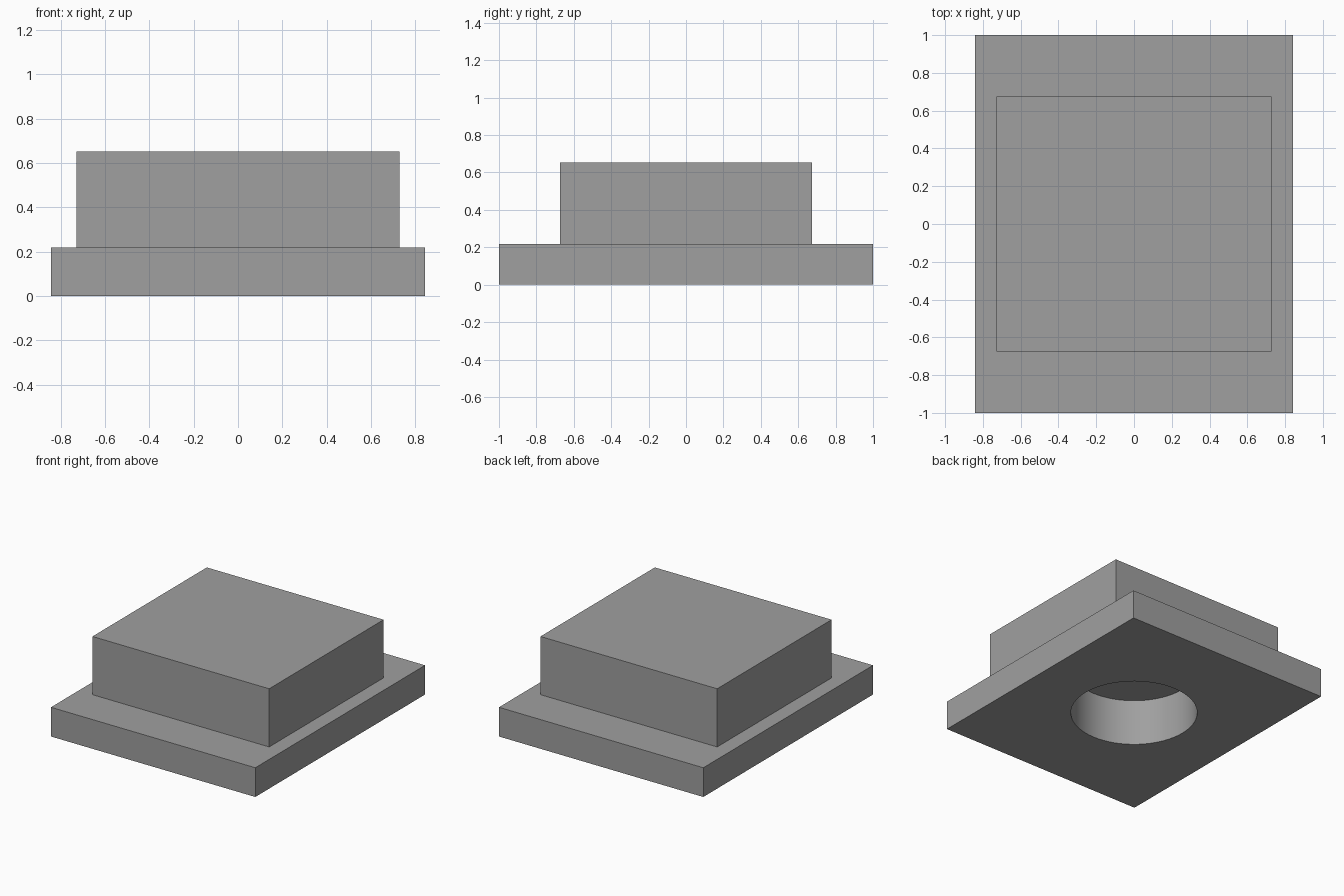
import bpy, bmesh, math

if "Cube" in bpy.data.objects:
    bpy.data.objects.remove(bpy.data.objects["Cube"])

BASE = (0.843, 1.0)       # half sizes of the base slab
BLOCK = (0.729, 0.674)    # half sizes of the raised block
Z_BASE, Z_TOP = 0.218, 0.652
HOLE_R, HOLE_DEPTH, SIDES = 0.435, 0.347, 64

bm = bmesh.new()


def loop(points, z):
    """Closed ring of edges at one height."""
    vs = [bm.verts.new((x, y, z)) for x, y in points]
    es = [bm.edges.new((vs[i - 1], vs[i])) for i in range(len(vs))]
    return vs, es


def rect(half):
    x, y = half
    return [(-x, -y), (x, -y), (x, y), (-x, y)]


def join(a, b):
    """Quads between two matching rings."""
    n = len(a)
    return [bm.faces.new((a[i - 1], a[i], b[i], b[i - 1])) for i in range(n)]


circle = [(HOLE_R * math.cos(2 * math.pi * i / SIDES),
           HOLE_R * math.sin(2 * math.pi * i / SIDES)) for i in range(SIDES)]

# Stepped outside: slab wall, ledge, block wall, top
bottom, bottom_edges = loop(rect(BASE), 0)
ledge, _ = loop(rect(BASE), Z_BASE)
foot, _ = loop(rect(BLOCK), Z_BASE)
top, _ = loop(rect(BLOCK), Z_TOP)
for a, b in ((bottom, ledge), (ledge, foot), (foot, top)):
    join(a, b)
bm.faces.new(top)

# Blind round hole in the underside
rim, rim_edges = loop(circle, 0)
end, _ = loop(circle, HOLE_DEPTH)
wall = join(rim, end)
bm.faces.new(end)
for f in wall:
    f.smooth = True

# Underside around the hole
bmesh.ops.triangle_fill(bm, edges=bottom_edges + rim_edges, use_beauty=True,
                        normal=(0, 0, -1))
bmesh.ops.recalc_face_normals(bm, faces=bm.faces[:])

mesh = bpy.data.meshes.new("stepped_block")
bm.to_mesh(mesh)
bm.free()
obj = bpy.data.objects.new("stepped_block", mesh)
bpy.context.collection.objects.link(obj)

# Keep the hole wall smooth and its rims sharp
bpy.context.view_layer.objects.active = obj
obj.select_set(True)
bpy.ops.object.shade_smooth_by_angle(angle=math.radians(30))

grey = bpy.data.materials.new("plain grey")
grey.diffuse_color = (0.35, 0.35, 0.35, 1)
grey.use_nodes = True
grey.node_tree.nodes["Principled BSDF"].inputs["Base Color"].default_value = grey.diffuse_color
mesh.materials.append(grey)
